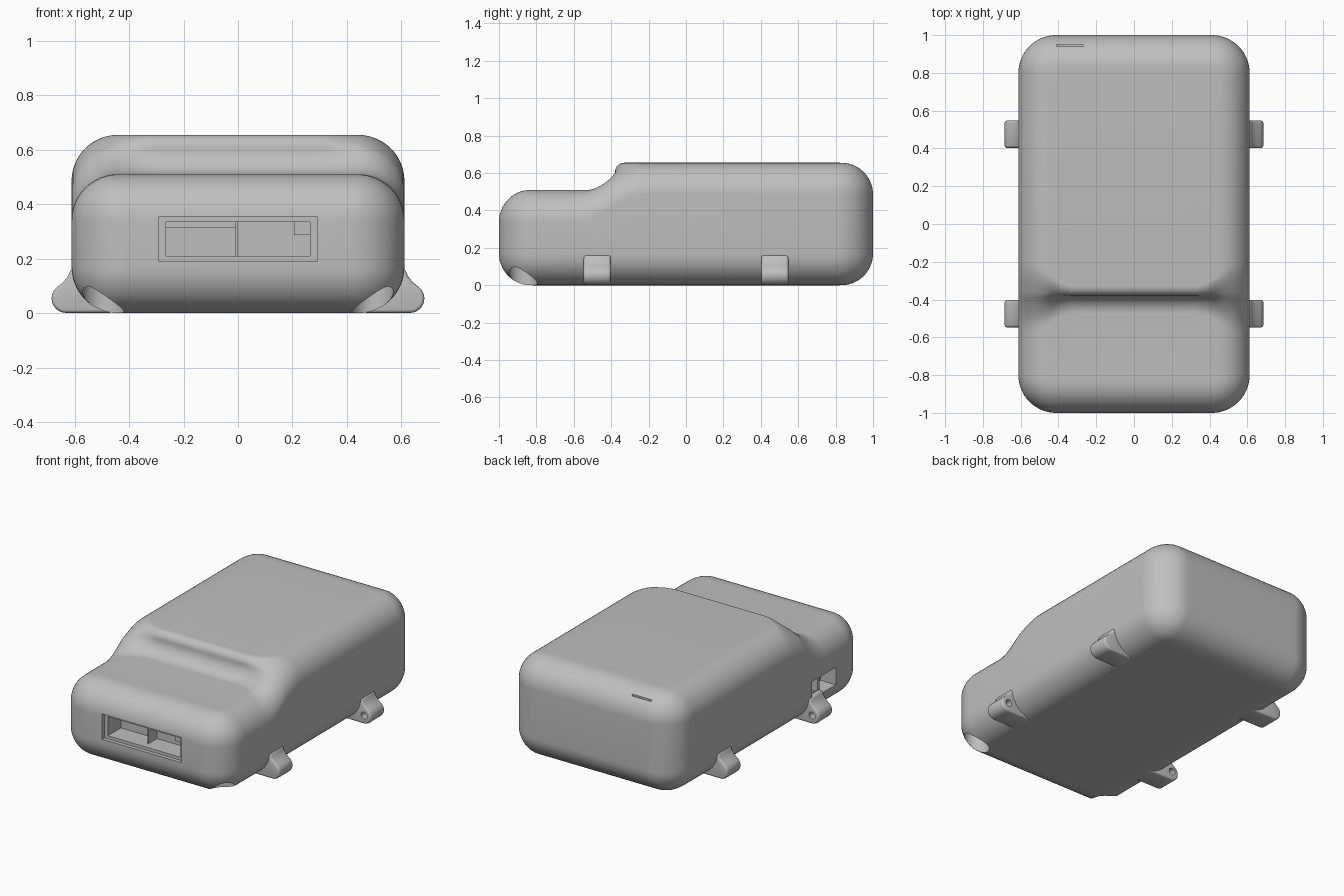
import bpy, bmesh, math
from mathutils import Matrix

if "Cube" in bpy.data.objects:
    bpy.data.objects.remove(bpy.data.objects["Cube"])

grey = bpy.data.materials.new("light_grey_plastic")
grey.diffuse_color = (0.52, 0.52, 0.52, 1)
grey.use_nodes = True
grey.node_tree.nodes["Principled BSDF"].inputs["Base Color"].default_value = (0.52, 0.52, 0.52, 1)

HALF_W, LOW, HIGH = 0.612, 0.51, 0.655
EDGE_R, CORNER_R = 0.17, 0.2


def make(name, bm):
    bmesh.ops.remove_doubles(bm, verts=bm.verts, dist=0.0002)
    bmesh.ops.recalc_face_normals(bm, faces=bm.faces)
    mesh = bpy.data.meshes.new(name)
    bm.to_mesh(mesh)
    bm.free()
    mesh.materials.append(grey)
    obj = bpy.data.objects.new(name, mesh)
    bpy.context.collection.objects.link(obj)
    return obj


def activate(obj):
    bpy.ops.object.select_all(action='DESELECT')
    obj.select_set(True)
    bpy.context.view_layer.objects.active = obj


def box(name, x, y, z):
    bm = bmesh.new()
    bmesh.ops.create_cube(bm, size=1)
    for v in bm.verts:
        v.co = [(a + b) / 2 + c * (b - a) for (a, b), c in zip((x, y, z), v.co)]
    return make(name, bm)


def cylinder(name, centre, radius, depth, along_y=False):
    bm = bmesh.new()
    turn = Matrix.Rotation(math.pi / 2, 4, 'X') if along_y else Matrix()
    bmesh.ops.create_cone(bm, cap_ends=True, segments=32, radius1=radius, radius2=radius,
                          depth=depth, matrix=Matrix.Translation(centre) @ turn)
    return make(name, bm)


def cut(target, cutter):
    cutter.hide_render = True
    mod = target.modifiers.new("cut", 'BOOLEAN')
    mod.operation, mod.solver, mod.object = 'DIFFERENCE', 'EXACT', cutter
    activate(target)
    bpy.ops.object.modifier_apply(modifier=mod.name)
    bpy.data.objects.remove(cutter)


def smooth(obj):
    activate(obj)
    bpy.ops.object.shade_smooth_by_angle(angle=math.radians(32))


def round_off(y, radius):
    """Inset of an edge round at distance y along the body."""
    over = max(0, abs(y) - (1 - radius))
    return radius - math.sqrt(max(0, radius ** 2 - over ** 2))


def stations():
    """Rings from front to back: (y at centre, y at sides, top height)."""
    n = 14
    ends = [0.8 + 0.2 * math.sin(math.pi / 2 * i / n) for i in range(n + 1)]
    rings = [(-y, -y, LOW) for y in reversed(ends)]
    r1, r2 = 0.095, 0.05
    step = []
    for i in range(13):
        a = math.pi / 2 * i / 12
        step.append((-0.38 - r1 + r1 * math.sin(a), LOW + r1 * (1 - math.cos(a))))
    for i in range(1, 11):
        a = math.pi / 2 * i / 10
        step.append((-0.38 + r2 * (1 - math.cos(a)), HIGH - r2 + r2 * math.sin(a)))
    for i, (y, z) in enumerate(step):
        rings.append((y, -0.58 + 0.38 * i / (len(step) - 1), z))
    return rings + [(y, y, HIGH) for y in ends]


def section(y, top):
    """Rounded rectangle, as (x, z) points."""
    dx, dz = round_off(y, CORNER_R), round_off(y, EDGE_R)
    w, r, n = HALF_W - dx, EDGE_R - dz, 12
    pts = []
    for k, (sx, cz) in enumerate(((1, top - dz - r), (-1, top - dz - r), (-1, dz + r), (1, dz + r))):
        for i in range(n + 1):
            a = math.pi / 2 * (k + i / n)
            pts.append((sx * (w - r) + r * math.cos(a), cz + r * math.sin(a)))
        if k in (0, 2):
            x0, z0 = pts[-1]
            pts += [(x0 * (1 - i / 8), z0) for i in range(1, 16)]
    return pts


# Main body, lofted with a step that widens toward the sides
bm = bmesh.new()
loops = []
for yc, ys, top in stations():
    loop = []
    for x, z in section(yc, top):
        t = min(1, max(0, (abs(x) - 0.33) / 0.24))
        t = t * t * (3 - 2 * t)
        loop.append(bm.verts.new((x, yc + (ys - yc) * t, z)))
    loops.append(loop)
for a, b in zip(loops, loops[1:]):
    for i in range(len(a)):
        j = (i + 1) % len(a)
        bm.faces.new((a[i], a[j], b[j], b[i]))
bm.faces.new(loops[0])
bm.faces.new(loops[-1])
body = make("body", bm)

# Front port: shallow frame, then a deeper pocket
cut(body, box("frame_cutter", (-0.29, 0.29), (-1.1, -0.975), (0.19, 0.355)))
cut(body, box("pocket_cutter", (-0.265, 0.265), (-1.05, -0.84), (0.21, 0.335)))
# Side port
cut(body, box("side_port_cutter", (-0.7, -0.5), (-0.685, -0.435), (0.145, 0.26)))
# Thin slot in the rear top edge
cut(body, box("slot_cutter", (-0.41, -0.27), (0.941, 0.949), (0.56, 0.7)))
# Round holes under the front corners
for s in (-1, 1):
    cut(body, cylinder("corner_cutter", (s * 0.495, -0.87, 0), 0.076, 0.4))
smooth(body)

# Parts inside the ports
box("port_divider", (-0.009, -0.001), (-0.93, -0.83), (0.2, 0.345))
box("port_ledge", (-0.27, -0.005), (-0.92, -0.83), (0.315, 0.345))
box("port_block", (0.205, 0.27), (-0.94, -0.83), (0.287, 0.345))
box("side_port_post", (-0.58, -0.49), (-0.56, -0.54), (0.14, 0.265))


# Mounting lugs with a blind screw hole on the inner face
def lug(name, sx, sy):
    tip = [(0.632 + 0.053 * math.cos(a), 0.054 + 0.053 * math.sin(a))
           for a in (math.radians(-90 + 140 * i / 14) for i in range(15))]
    outline = [(0.46, 0.001)] + tip + [(0.644, 0.112), (0.625, 0.135), (0.615, 0.16), (0.59, 0.165), (0.52, 0.12)]
    bm = bmesh.new()
    base = bm.faces.new([bm.verts.new((sx * x, sy * 0.475 - 0.072, z)) for x, z in outline])
    new = bmesh.ops.extrude_face_region(bm, geom=[base])["geom"]
    bmesh.ops.translate(bm, vec=(0, 0.144, 0), verts=[g for g in new if isinstance(g, bmesh.types.BMVert)])
    obj = make(name, bm)
    mod = obj.modifiers.new("soft_edges", 'BEVEL')
    mod.width, mod.segments, mod.angle_limit = 0.012, 3, math.radians(50)
    activate(obj)
    bpy.ops.object.modifier_apply(modifier=mod.name)
    cut(obj, cylinder("screw_cutter", (sx * 0.635, sy * 0.403, 0.057), 0.022, 0.14, True))
    smooth(obj)


for sx, side in ((1, "left"), (-1, "right")):
    for sy, end in ((-1, "front"), (1, "rear")):
        lug(f"{end}_{side}_lug", sx, sy)
